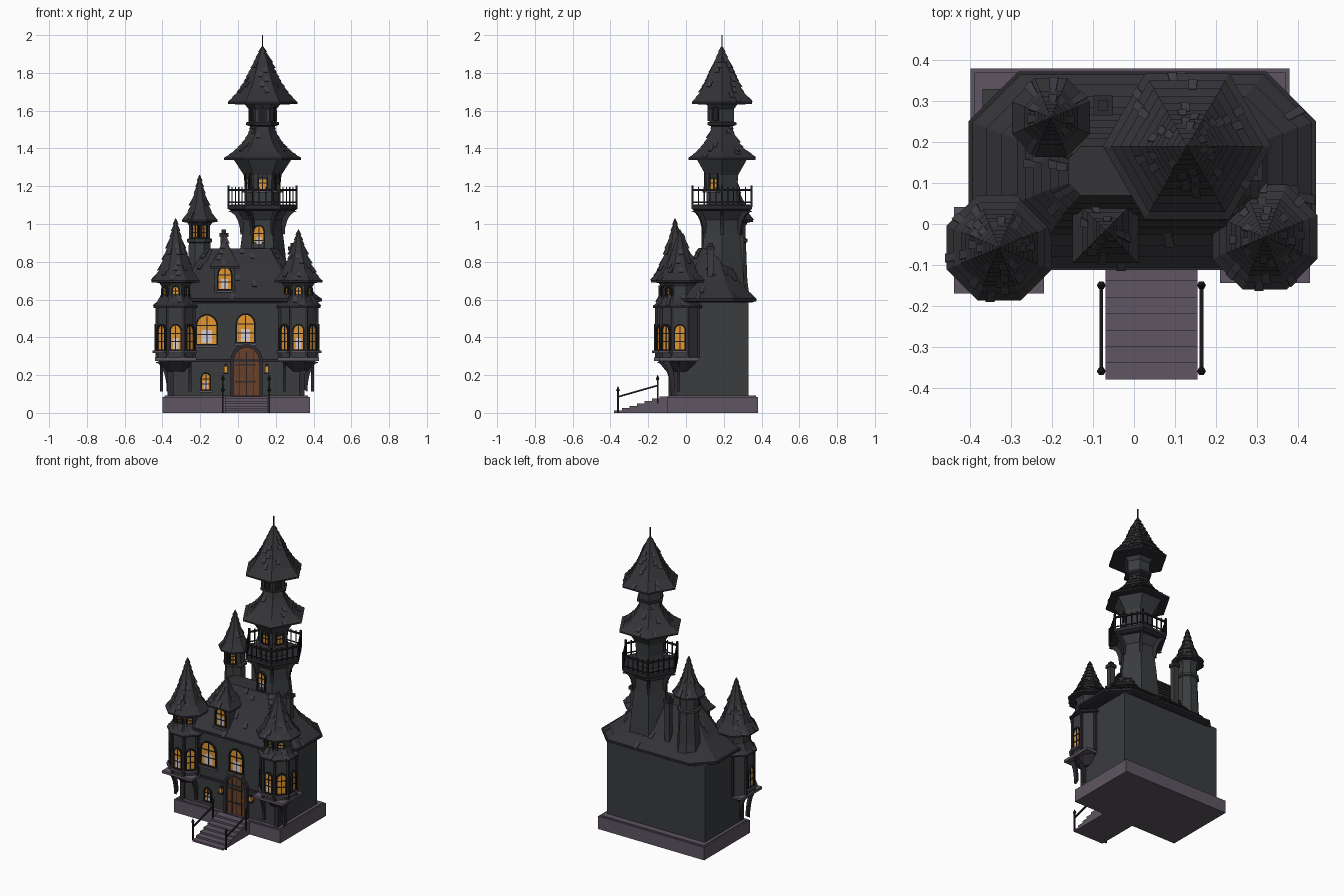
import bpy, bmesh, math, random
from mathutils import Vector, Matrix

if "Cube" in bpy.data.objects:
    bpy.data.objects.remove(bpy.data.objects["Cube"])
random.seed(4)
R = math.radians

def mat(name, r, g, b):
    m = bpy.data.materials.new(name)
    m.diffuse_color = [((c / 255 + .055) / 1.055) ** 2.4 for c in (r, g, b)] + [1]
    m.use_nodes = True
    m.node_tree.nodes["Principled BSDF"].inputs["Base Color"].default_value = m.diffuse_color
    return m

WALL = mat("wall_grey", 58, 60, 62)
ROOF = mat("roof_slate", 51, 51, 55)
TILE = mat("roof_tile_light", 62, 60, 66)
STONE = mat("purple_stone", 94, 85, 97)
TRIM = mat("dark_trim", 46, 43, 49)
IRON = mat("black_iron", 32, 31, 35)
GLOW = mat("orange_glass", 226, 150, 45)
PALE = mat("pale_glass", 214, 206, 216)
WOOD = mat("door_wood", 104, 64, 40)

def make(name, bm, m):
    bmesh.ops.recalc_face_normals(bm, faces=bm.faces)
    me = bpy.data.meshes.new(name)
    bm.to_mesh(me)
    bm.free()
    for k in (m if isinstance(m, list) else [m]):
        me.materials.append(k)
    o = bpy.data.objects.new(name, me)
    bpy.context.collection.objects.link(o)
    return o

def loft(name, rings, m, tiles=()):
    bm = bmesh.new()
    vs = [[bm.verts.new(p) for p in r] for r in rings]
    n = len(vs[0])
    for a, b in zip(vs, vs[1:]):
        for i in range(n):
            bm.faces.new((a[i], a[(i + 1) % n], b[(i + 1) % n], b[i]))
    bm.faces.new(vs[0])
    bm.faces.new(vs[-1])
    bmesh.ops.recalc_face_normals(bm, faces=bm.faces)
    for q in tiles:      # loose raised tiles
        f = bm.faces.new([bm.verts.new(p) for p in q])
        f.material_index = 1
        e = bmesh.ops.extrude_face_region(bm, geom=[f])
        nv = (q[1] - q[0]).cross(q[3] - q[0]).normalized() * .005
        bmesh.ops.translate(bm, verts=[v for v in e["geom"] if isinstance(v, bmesh.types.BMVert)], vec=nv)
    return make(name, bm, m)

def ring(cx, cy, r, z, n, rot):
    return [Vector((cx + r * math.cos(R(rot) + 2 * math.pi * i / n),
                    cy + r * math.sin(R(rot) + 2 * math.pi * i / n), z)) for i in range(n)]

def lathe(name, cx, cy, prof, m, n=8, rot=22.5):
    return loft(name, [ring(cx, cy, r, z, n, rot) for r, z in prof], m)

def shingled(name, prof, fn, rows):
    """Roof of overlapping rows; fn(values, lip) gives the ring for a profile point."""
    pts = []
    for a, b in zip(prof, prof[1:]):
        k = max(1, round(rows * (b[-1] - a[-1]) / (prof[-1][-1] - prof[0][-1])))
        pts += [[p + (q - p) * j / k for p, q in zip(a, b)] for j in range(k)]
    pts.append(prof[-1])
    rings, tiles = [], []
    for a, b in zip(pts, pts[1:]):
        lo, hi = fn(a, .006), fn(b, 0)
        rings += [lo, hi]
        for i in range(len(lo)):
            p, q, s, t = lo[i], lo[(i + 1) % len(lo)], hi[(i + 1) % len(lo)], hi[i]
            if (q - p).length > .04 and random.random() < .5:
                u = random.uniform(.1, .65)
                w = u + .022 / (q - p).length
                tiles.append([p.lerp(q, u), p.lerp(q, w), t.lerp(s, w), t.lerp(s, u)])
    return loft(name, rings, [ROOF, TILE], tiles)

def cone_roof(name, cx, cy, prof, n=8, rot=22.5, rows=9):
    lathe(name + "_eave", cx, cy, [(prof[0][0] * .6, prof[0][1] - .012), (prof[0][0] + .004, prof[0][1] - .01),
                                   (prof[0][0] + .004, prof[0][1])], TRIM, n, rot)
    shingled(name, prof, lambda v, l: ring(cx, cy, v[0] + l, v[1], n, rot), rows)

def box(name, x0, x1, y0, y1, z0, z1, m):
    return loft(name, [[Vector((x, y, z)) for x, y in ((x0, y0), (x1, y0), (x1, y1), (x0, y1))] for z in (z0, z1)], m)

def bars(name, segs, t, m):
    bm = bmesh.new()
    for p, q in segs:
        p, q = Vector(p), Vector(q)
        d = q - p
        M = Matrix.Translation((p + q) / 2) @ d.to_track_quat('Z', 'Y').to_matrix().to_4x4() @ Matrix.Diagonal((t, t, d.length, 1))
        bmesh.ops.create_cube(bm, size=1, matrix=M)
    return make(name, bm, m)

def place(o, a, u, v, d):
    return Vector((o[0] - math.sin(R(a)) * u + math.cos(R(a)) * d, o[1] + math.cos(R(a)) * u + math.sin(R(a)) * d, o[2] + v))

def plate(name, pts, o, a, d0, d1, m):
    return loft(name, [[place(o, a, u, v, d) for u, v in pts] for d in (d0, d1)], m)

def arch(w, h, b=0):
    return [(-w, -b), (w, -b)] + [(w * math.cos(R(t)), h - w + w * 1.1 * math.sin(R(t))) for t in range(0, 181, 20)]

def frame(name, w, h, t, o, a, d, m):
    A, B = arch(w + t, h + t, t), arch(w, h)
    bm = bmesh.new()
    L = [[bm.verts.new(place(o, a, u, v, e)) for u, v in P] for P, e in ((A, -.02), (A, d), (B, d), (B, -.02))]
    n = len(A)
    for k in range(4):
        for i in range(n):
            bm.faces.new((L[k][i], L[k][(i + 1) % n], L[(k + 1) % 4][(i + 1) % n], L[(k + 1) % 4][i]))
    make(name, bm, m)

def rect(u0, u1, v0, v1):
    return [(u0, v0), (u1, v0), (u1, v1), (u0, v1)]

def window(name, x, y, z, a, w, h, pale=True, sill=True):
    o = (x, y, z)
    frame(name + "_frame", w, h, .008, o, a, .012, IRON)
    plate(name + "_glass", arch(w, h), o, a, -.004, .003, GLOW)
    if pale:
        plate(name + "_glow", rect(-w * .55, w * .55, .004, h * .5), o, a, .002, .004, PALE)
    t = .0025
    plate(name + "_mullion", rect(-t, t, 0, h), o, a, .001, .007, IRON)
    for k in (.35, .68):
        plate(name + "_crossbar", rect(-w, w, h * k - t, h * k + t), o, a, .001, .007, IRON)
    if sill:
        plate(name + "_sill", rect(-w - .014, w + .014, -.018, -.006), o, a, -.01, .022, STONE)

def bracket(name, x, y, d, r0, r1, z0, z1, t=.008):
    out, inn = [], []
    for k in range(6):
        s = k / 5 * math.pi / 2
        r, z = r1 - (r1 - r0) * math.cos(s), z1 - (z1 - z0) * (1 - math.sin(s))
        out.append((r + .012, z - .008))
        inn.append((r - .012, z + .008 * (k < 5)))
    plate(name, out + inn[::-1], (x, y, 0), d - 90, -t, t, TRIM)

# base, stairs and main body
box("stone_base", -.40, .38, -.10, .38, 0, .085, STONE)
box("base_cap", -.39, .37, -.09, .37, .08, .092, STONE)
for i in range(7):
    box("stair_step", -.07, .155, -.38 + i * .04, -.08, 0, .0125 * (i + 1), STONE)
box("main_body", -.37, .35, -.07, .33, .08, .60, WALL)
box("cornice", -.27, .25, -.085, -.06, .578, .595, STONE)
box("wall_band", -.37, .36, -.078, -.06, .27, .285, TRIM)
for x in (-.372, .322):
    box("corner_post", x, x + .03, -.08, -.05, .09, .58, TRIM)

# stair railings
for x in (-.08, .165):
    bars("stair_rail", [((x, -.36, .085), (x, -.15, .145)), ((x, -.36, 0), (x, -.36, .12)),
                        ((x, -.15, .05), (x, -.15, .18))], .009, IRON)
    for y, z in ((-.36, .12), (-.15, .18)):
        lathe("rail_finial", x, y, [(.004, z - .01), (.011, z), (.002, z + .02)], IRON, 6, 0)

# main roof: long octagon with a concave slope
def long_oct(v, l):
    hx, hy, z = v[0] + l, v[1] + l, v[2]
    c = hy * .5
    return [Vector((.02 + x, .13 + y, z)) for x, y in ((hx, c - hy), (hx, hy - c), (hx - c, hy), (c - hx, hy),
            (-hx, hy - c), (-hx, c - hy), (c - hx, -hy), (hx - c, -hy))]
loft("roof_eave", [long_oct((.40, .22, .585), 0), long_oct((.425, .243, .592), 0), long_oct((.425, .243, .605), 0)], TRIM)
shingled("main_roof", [(.415, .235, .60), (.375, .205, .635), (.30, .15, .70), (.24, .10, .79), (.18, .06, .87)], long_oct, 9)

# door with arch, hinges and lamps
D = (.045, -.07, .09)
plate("door", arch(.068, .25), D, -90, -.005, .006, WOOD)
frame("door_arch", .068, .25, .018, D, -90, .022, TRIM)
for u in (-.035, 0, .035):
    plate("door_plank_gap", rect(u - .0015, u + .0015, 0, .235), D, -90, .002, .008, IRON)
for v in (.07, .16):
    plate("door_hinge", rect(-.06, .05, v, v + .01), D, -90, .002, .01, TRIM)
plate("door_handle", rect(.045, .055, .105, .12), D, -90, .002, .016, GLOW)
for x in (-.065, .153):
    box("lamp", x - .009, x + .009, -.095, -.075, .215, .245, GLOW)
    lathe("lamp_cap", x, -.085, [(.017, .245), (.003, .262)], IRON, 4, 45)
    box("lamp_foot", x - .012, x + .012, -.098, -.07, .207, .215, IRON)

# front wall windows
window("left_hall_window", -.165, -.07, .365, -90, .052, .145)
window("right_hall_window", .04, -.07, .375, -90, .045, .14)
window("cellar_window", -.17, -.07, .125, -90, .02, .08)

# front dormer
box("dormer_body", -.125, -.015, -.075, .08, .60, .775, WALL)
window("dormer_window", -.07, -.075, .655, -90, .032, .11)
cone_roof("dormer_roof", -.07, -.015, [(.108, .775), (.075, .81), (.035, .87), (.003, .95)], 4, 45, 7)

# corner turrets with oriels
K = 1 / math.cos(R(22.5))
for side, cx, cy, tip, out in (("left", -.33, -.058, 1.03, 180), ("right", .32, -.032, .97, 0)):
    n = side + "_turret"
    box(n + "_ledge", cx - .11, cx + .11, cy - .112, cy + .10, .275, .292, STONE)
    lathe(n + "_oriel", cx, cy, [(.10 * K, .29), (.10 * K, .565)], WALL)
    lathe(n + "_oriel_foot", cx, cy, [(.05, .22), (.085, .26), (.10, .278)], TRIM)
    cone_roof(n + "_skirt", cx, cy, [(.113 * K, .565), (.095 * K, .585), (.078 * K, .625)], rows=2)
    lathe(n + "_upper", cx, cy, [(.075 * K, .58), (.075 * K, .67), (.095 * K, .70)], WALL)
    for p in ring(cx, cy, .10 * K, .292, 8, 22.5):
        bars(n + "_column", [(p, p + Vector((0, 0, .27)))], .014, TRIM)
    for a in (-90, -45, -135, out):
        px, py = cx + math.cos(R(a)) * .10, cy + math.sin(R(a)) * .10
        window(n + "_window", px, py, .335, a, .025, .125, a == -90)
    for a in (-90, -45, -135):
        window(n + "_top_window", cx + math.cos(R(a)) * .075, cy + math.sin(R(a)) * .075, .605, a, .014, .06, False, False)
    h = tip - .70
    cone_roof(n + "_roof", cx, cy, [(.123 * K, .70), (.088 * K, .70 + h * .16), (.055 * K, .70 + h * .42),
                                    (.028 * K, .70 + h * .7), (.002, tip)], rows=10)
    for dx in (-.075, .075):
        bracket(n + "_bracket", cx + dx, -.07, -90, 0, -cy + .015, .12, .275)
    bracket(n + "_side_bracket", cx + (.055 if out == 0 else -.055), -.04, out, -.02, .04, .12, .275)

# small back turret
bx, by = -.203, .26
lathe("back_turret", bx, by, [(.085, .60), (.07, .70), (.062, .90), (.072, .905), (.072, .92), (.06, .925), (.06, .99), (.08, 1.02)], WALL)
for a in (-67.5, -112.5):
    window("back_turret_window", bx + math.cos(R(a)) * .056, by + math.sin(R(a)) * .056, .93, a, .013, .07, False, False)
cone_roof("back_turret_roof", bx, by, [(.09 * K, 1.02), (.06 * K, 1.065), (.035 * K, 1.13), (.002, 1.26)], rows=8)

# chimneys
for x, y, z in ((-.075, .29, .94), (.29, .13, .87)):
    box("chimney", x - .017, x + .017, y - .017, y + .017, .62, z, WALL)
    box("chimney_cap", x - .024, x + .024, y - .024, y + .024, z - .01, z + .012, TRIM)
    box("chimney_pot", x - .012, x + .012, y - .012, y + .012, z, z + .03, TRIM)

# great tower, six sided
tx, ty, H = .13, .19, math.cos(R(30))
def tower(name, prof, m):
    lathe(name, tx, ty, prof, m, 6, 0)
tower("tower_shaft", [(.145, .60), (.12, .85), (.108, .95), (.102, 1.02), (.14, 1.075)], WALL)
tower("balcony_floor", [(.165, 1.07), (.185, 1.08), (.185, 1.10), (.17, 1.102)], TRIM)
tower("tower_room", [(.095, 1.09), (.092, 1.18), (.10, 1.26), (.155, 1.345)], WALL)
cone_roof("tower_lower_roof", tx, ty, [(.20, 1.35), (.15, 1.385), (.105, 1.43), (.072, 1.48), (.06, 1.525)], 6, 0, 8)
tower("lookout_floor", [(.06, 1.515), (.088, 1.525), (.088, 1.538), (.075, 1.54)], TRIM)
tower("lookout", [(.075, 1.53), (.075, 1.61), (.10, 1.64)], WALL)
cone_roof("tower_top_roof", tx, ty, [(.18, 1.645), (.135, 1.695), (.095, 1.755), (.06, 1.825), (.004, 1.94)], 6, 0, 11)
bars("spire_rod", [((tx, ty, 1.92), (tx, ty, 2.0))], .006, IRON)
window("shaft_window", tx - .02, ty - .11 * H, .875, -90, .024, .11)
for a in (-90, -150, -30):
    for r, z, w, h, nm in ((.094, 1.185, .02, .09, "room_window"), (.075, 1.55, .015, .065, "lookout_window")):
        x, y = tx + math.cos(R(a)) * r * H, ty + math.sin(R(a)) * r * H
        if nm == "room_window":
            window(nm, x, y, z, a, w, h, False)
        else:
            frame(nm + "_frame", w, h, .006, (x, y, z), a, .01, TRIM)
            plate(nm, arch(w, h), (x, y, z), a, -.004, .003, IRON)
for i in range(6):
    bracket("balcony_bracket", tx, ty, i * 60, .105, .17, .95, 1.075)

# balcony railing
V = ring(tx, ty, .18, 0, 6, 0)
up = lambda p, z: Vector((p.x, p.y, z))
thin, thick = [], []
for i in range(6):
    p, q = V[i], V[(i + 1) % 6]
    thick += [(up(p, 1.09), up(p, 1.205)), (up(p, 1.18), up(q, 1.18))]
    thin += [(up(p, 1.115), up(q, 1.115))]
    thin += [(up(p.lerp(q, k / 5), 1.10), up(p.lerp(q, k / 5), 1.195)) for k in range(1, 5)]
bars("balcony_rail", thick, .01, IRON)
bars("balcony_balusters", thin, .006, IRON)
